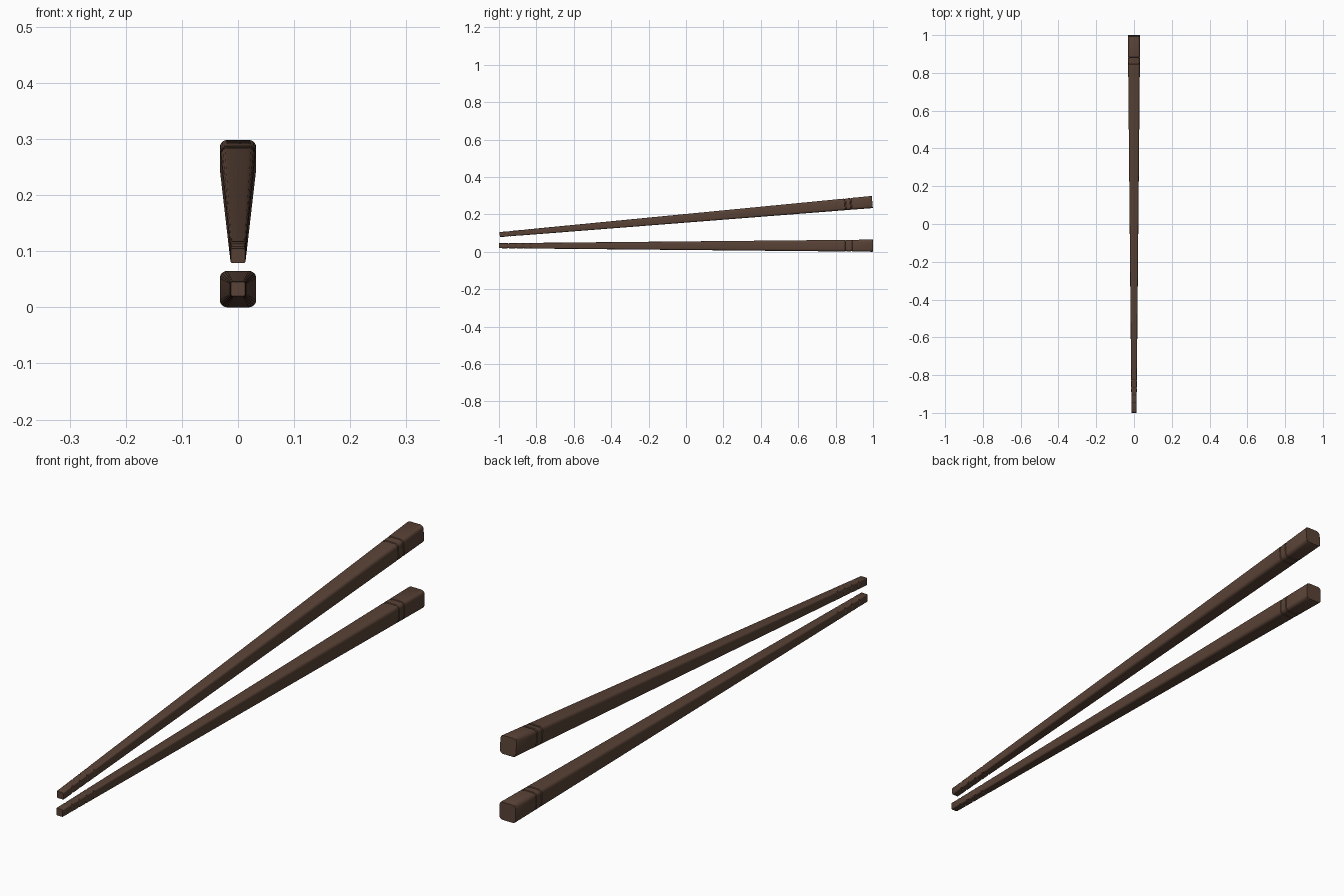
import bpy, bmesh, math

if "Cube" in bpy.data.objects:
    bpy.data.objects.remove(bpy.data.objects["Cube"])

wood = bpy.data.materials.new("dark_wood")
wood.diffuse_color = (0.10, 0.055, 0.037, 1)
wood.use_nodes = True
wood.node_tree.nodes["Principled BSDF"].inputs["Base Color"].default_value = wood.diffuse_color

TIP, BUTT = 0.0135, 0.0325        # half widths at the two ends
CORNER_STEPS = 4


def section(y, inset=0.0):
    """Rounded-square cross-section of the tapered stick at y."""
    t = (y + 1) / 2
    half = TIP + (BUTT - TIP) * t - inset
    r = 0.004 + 0.009 * t
    pts = []
    for k, (sx, sz) in enumerate([(1, 1), (-1, 1), (-1, -1), (1, -1)]):
        for i in range(CORNER_STEPS + 1):
            a = math.pi / 2 * (k + i / CORNER_STEPS)
            pts.append((sx * (half - r) + r * math.cos(a), y,
                        sz * (half - r) + r * math.sin(a)))
    return pts


def chopstick(name, z, tilt):
    # Stations along the stick: (y, inset); each groove is a shallow V cut
    stations = [(-1, 0.0008), (-0.998, 0)]
    for y, w, d in [(-0.95, 0.004, 0.0012), (-0.91, 0.004, 0.0012),
                    (-0.87, 0.004, 0.0012), (-0.83, 0.004, 0.0012),
                    (0.855, 0.004, 0.002), (0.885, 0.004, 0.002)]:
        stations += [(y - w, 0), (y - w / 2, d), (y + w / 2, d), (y + w, 0)]
    stations += [(0.998, 0), (1, 0.001)]

    bm = bmesh.new()
    rings = [[bm.verts.new(p) for p in section(y, d)] for y, d in stations]
    for a, b in zip(rings, rings[1:]):
        n = len(a)
        for i in range(n):
            j = (i + 1) % n
            bm.faces.new((a[i], a[j], b[j], b[i]))
    bm.faces.new(rings[0])
    bm.faces.new(rings[-1])
    bmesh.ops.recalc_face_normals(bm, faces=bm.faces)
    mesh = bpy.data.meshes.new(name)
    bm.to_mesh(mesh)
    bm.free()
    mesh.materials.append(wood)
    obj = bpy.data.objects.new(name, mesh)
    bpy.context.collection.objects.link(obj)
    obj.location.z = z
    obj.rotation_euler.x = tilt
    bpy.ops.object.select_all(action='DESELECT')
    obj.select_set(True)
    bpy.context.view_layer.objects.active = obj
    bpy.ops.object.shade_smooth_by_angle(angle=math.radians(30))


# Level lower stick and raised upper stick
chopstick("lower_chopstick", BUTT, 0)
chopstick("upper_chopstick", 0.179, math.radians(5))
